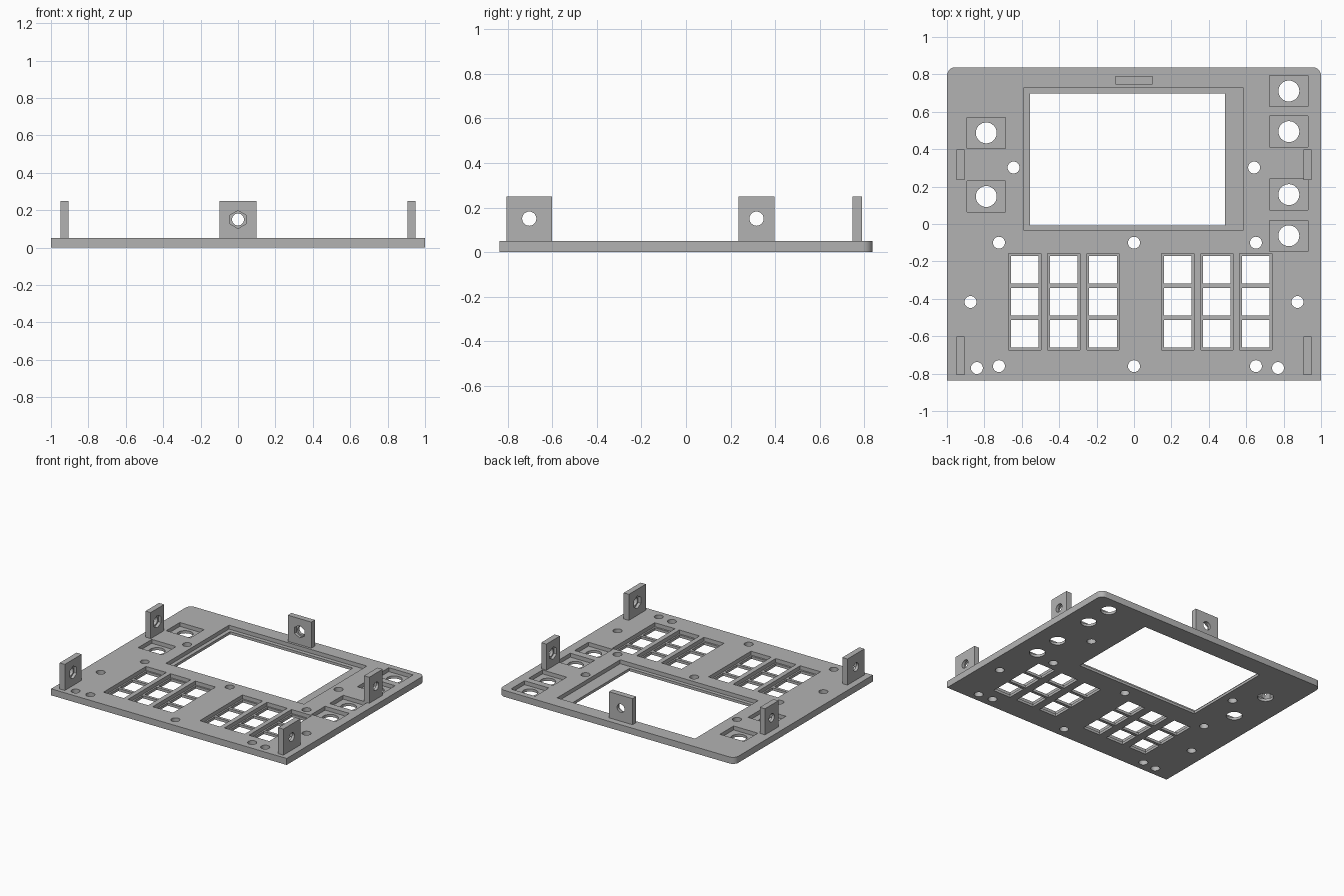
import bpy, bmesh, math
from mathutils import Matrix, Vector

if "Cube" in bpy.data.objects:
    bpy.data.objects.remove(bpy.data.objects["Cube"])

T = 0.05          # panel thickness
FLOOR = 0.02      # floor height left under the recesses
HALF_Y = 0.838

grey = bpy.data.materials.new("panel grey")
grey.diffuse_color = (0.45, 0.45, 0.45, 1)
grey.use_nodes = True
grey.node_tree.nodes["Principled BSDF"].inputs["Base Color"].default_value = grey.diffuse_color


def add_prism(bm, pts, z0, z1):
    """Closed prism from a counter-clockwise outline."""
    low = [bm.verts.new((x, y, z0)) for x, y in pts]
    high = [bm.verts.new((x, y, z1)) for x, y in pts]
    bm.faces.new(low[::-1])
    bm.faces.new(high)
    n = len(pts)
    for i in range(n):
        j = (i + 1) % n
        bm.faces.new((low[i], low[j], high[j], high[i]))


def rect(x0, x1, y0, y1):
    return [(x0, y0), (x1, y0), (x1, y1), (x0, y1)]


def ngon(x, y, r, n, start=0.0):
    return [(x + r * math.cos(start + math.tau * i / n),
             y + r * math.sin(start + math.tau * i / n)) for i in range(n)]


def make(name, prisms, matrix=None):
    bm = bmesh.new()
    for pts, z0, z1 in prisms:
        add_prism(bm, pts, z0, z1)
    if matrix:
        bm.transform(matrix)
    me = bpy.data.meshes.new(name)
    bm.to_mesh(me)
    bm.free()
    me.materials.append(grey)
    ob = bpy.data.objects.new(name, me)
    bpy.context.collection.objects.link(ob)
    return ob


def cut(ob, cutter):
    mod = ob.modifiers.new("cut", 'BOOLEAN')
    mod.operation = 'DIFFERENCE'
    mod.solver = 'EXACT'
    mod.object = cutter
    cutter.hide_render = True
    bpy.context.view_layer.objects.active = ob
    bpy.ops.object.modifier_apply(modifier=mod.name)
    bpy.data.objects.remove(cutter)


def smooth(ob):
    bpy.ops.object.select_all(action='DESELECT')
    ob.select_set(True)
    bpy.context.view_layer.objects.active = ob
    bpy.ops.object.shade_smooth_by_angle(angle=math.radians(30))


# Panel outline: square front corners, rounded back corners
R = 0.045
outline = [(-1, -HALF_Y), (1, -HALF_Y)]
for cx, a0 in ((1 - R, 0), (-1 + R, 90)):
    for k in range(7):
        a = math.radians(a0 + 15 * k)
        outline.append((cx + R * math.cos(a), HALF_Y - R + R * math.sin(a)))
panel = make("front_panel", [(outline, 0, T)])

recesses, through = [], []

# Screen recess and window
recesses.append(rect(-0.587, 0.584, -0.036, 0.729))
through.append(rect(-0.557, 0.487, -0.008, 0.699))

# Key columns: one trench with three windows each
for x in (-0.584, -0.376, -0.166, 0.234, 0.443, 0.651):
    recesses.append(rect(x - 0.086, x + 0.086, -0.674, -0.158))
    for y in (-0.245, -0.416, -0.586):
        through.append(rect(x - 0.074, x + 0.074, y - 0.074, y + 0.074))

# Socket pockets with round holes
for x, ys in ((-0.79, (0.487, 0.147)), (0.828, (0.711, 0.494, 0.157, -0.063))):
    for y in ys:
        recesses.append(rect(x - 0.103, x + 0.103, y - 0.083, y + 0.083))
        through.append(ngon(x, y, 0.056, 32))

# Screw holes
screws = [(-0.644, 0.302), (0.642, 0.302), (-0.874, -0.417), (0.874, -0.417),
          (-0.84, -0.77), (0.77, -0.77)]
screws += [(x, y) for x in (-0.722, 0, 0.652) for y in (-0.10, -0.76)]
through += [ngon(x, y, 0.032, 24) for x, y in screws]

cut(panel, make("recess_cutter", [(p, FLOOR, T + 0.1) for p in recesses]))
cut(panel, make("through_cutter", [(p, -0.1, T + 0.1) for p in through]))
smooth(panel)


def mounting_tab(name, x, y, width, inward):
    """Upright tab with a bolt hole and a hexagonal nut pocket on the inner face."""
    thick, height = 0.044, 0.20
    n = Vector((inward[0], inward[1], 0))
    up = Vector((0, 0, 1))
    side = up.cross(n)
    m = Matrix((side, up, n)).transposed().to_4x4()
    m.translation = (x, y, T)
    h = thick / 2
    tab = make(name, [(rect(-width / 2, width / 2, 0, height), -h, h)], m)
    cut(tab, make("nut_cutter", [(ngon(0, 0.10, 0.048, 6, math.pi / 2), 0, 0.1)], m))
    cut(tab, make("bolt_cutter", [(ngon(0, 0.10, 0.032, 24), -0.1, 0.1)], m))
    smooth(tab)


mounting_tab("back_tab", 0, 0.769, 0.20, (0, -1))
for s, label in ((-1, "left"), (1, "right")):
    mounting_tab(label + "_rear_tab", s * 0.928, 0.317, 0.163, (-s, 0))
    mounting_tab(label + "_front_tab", s * 0.928, -0.704, 0.205, (-s, 0))
